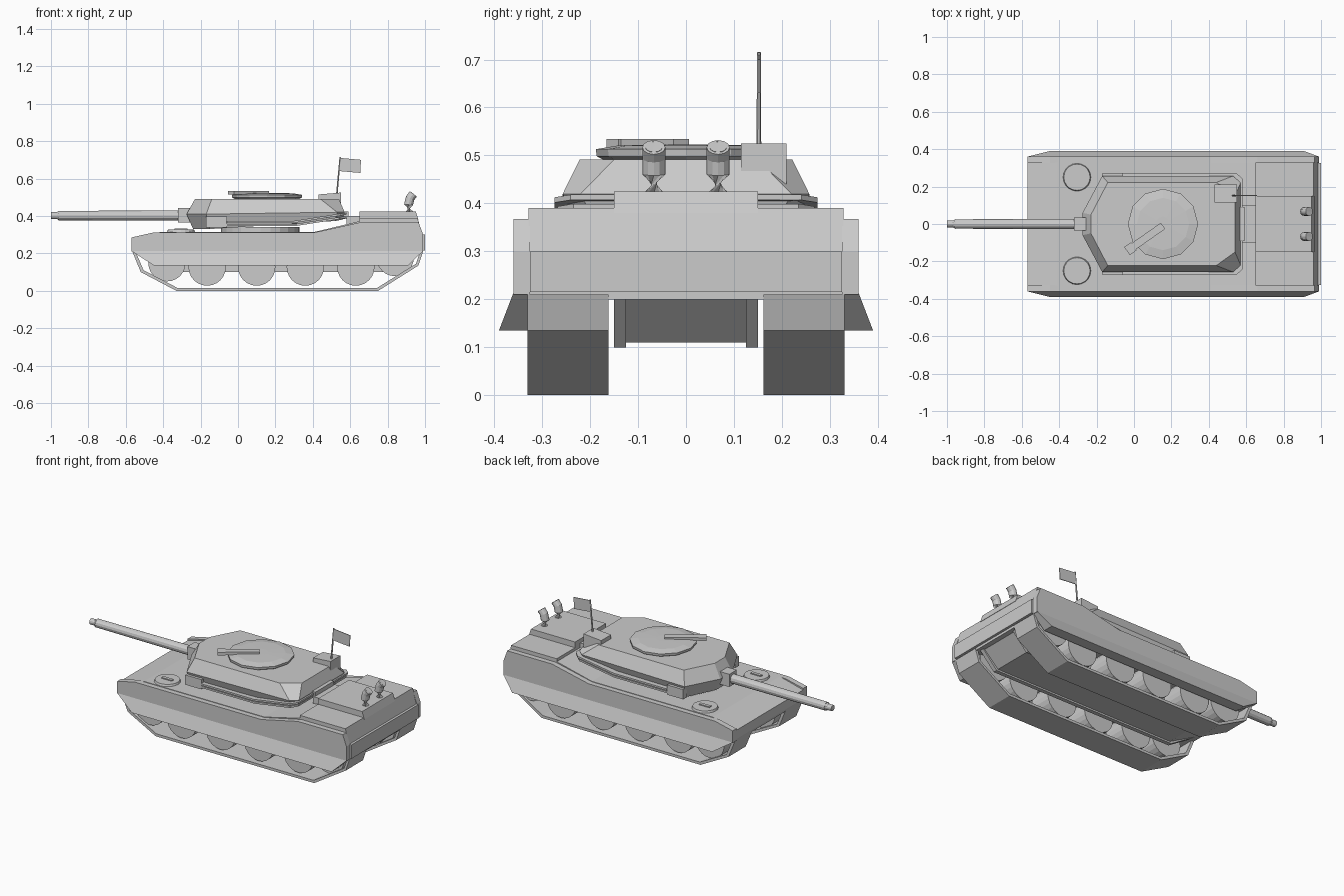
import bpy, bmesh, math
from mathutils import Vector


def make(name, verts, faces):
    bm = bmesh.new()
    vs = [bm.verts.new(v) for v in verts]
    for f in faces:
        bm.faces.new([vs[i] for i in f])
    bmesh.ops.recalc_face_normals(bm, faces=bm.faces)
    me = bpy.data.meshes.new(name)
    bm.to_mesh(me)
    bm.free()
    ob = bpy.data.objects.new(name, me)
    bpy.context.collection.objects.link(ob)
    return ob


def loft(name, rings):
    n = len(rings[0])
    faces = [list(range(n)), [(len(rings) - 1) * n + i for i in range(n)]]
    for r in range(len(rings) - 1):
        for i in range(n):
            j = (i + 1) % n
            faces.append([r * n + i, r * n + j, (r + 1) * n + j, (r + 1) * n + i])
    return make(name, [p for ring in rings for p in ring], faces)


def prism(name, prof, y0, y1):
    # xz profile extruded along y
    return loft(name, [[(x, y, z) for x, z in prof] for y in (y0, y1)])


def box(name, x0, x1, y0, y1, z0, z1):
    return prism(name, [(x0, z0), (x1, z0), (x1, z1), (x0, z1)], y0, y1)


def tube(name, path, n=16):
    # path entries: (centre, radius); rings follow the overall direction
    cs = [Vector(c) for c, r in path]
    rings = []
    for k, (c, r) in enumerate(path):
        d = cs[min(k + 1, len(cs) - 1)] - cs[max(k - 1, 0)]
        q = d.to_track_quat('Z', 'Y')
        rings.append([cs[k] + q @ Vector((r * math.cos(2 * math.pi * i / n),
                                          r * math.sin(2 * math.pi * i / n), 0)) for i in range(n)])
    return loft(name, rings)


# Upper hull
prism("upper_hull", [(-0.56, 0.2), (-0.57, 0.22), (-0.57, 0.275), (-0.41, 0.315), (0.41, 0.315),
                     (0.65, 0.372), (0.65, 0.39), (0.96, 0.39), (0.985, 0.30), (0.985, 0.2)], -0.328, 0.328)
# Lower hull between the tracks
prism("lower_hull", [(-0.54, 0.205), (-0.36, 0.11), (0.86, 0.11), (0.96, 0.205)], -0.14, 0.14)
# Raised engine deck and rear plate
prism("engine_deck", [(0.65, 0.38), (0.65, 0.425), (0.95, 0.425), (0.965, 0.38)], -0.15, 0.15)
box("deck_step", 0.58, 0.65, -0.1, 0.1, 0.35, 0.40)
box("rear_plate", 0.98, 1.0, -0.325, 0.325, 0.215, 0.30)

# Track path, outer edge then inner edge
track = [(-0.565, 0.21), (-0.52, 0.10), (-0.33, 0.0), (0.75, 0.0), (0.965, 0.135), (0.99, 0.21)]
inner = [(-0.548, 0.21), (-0.505, 0.11), (-0.325, 0.016), (0.745, 0.016), (0.952, 0.145), (0.974, 0.21)]
wheels = [(-0.38, 0.15), (-0.165, 0.127), (0.10, 0.127), (0.36, 0.127), (0.63, 0.127), (0.84, 0.178)]
nT = len(track)

for s, side in ((-1, "near"), (1, "far")):
    # Skirts with flared lower edge
    prism(side + "_skirt", [(-0.57, 0.21), (-0.57, 0.285), (-0.45, 0.312), (0.41, 0.312), (0.66, 0.367),
                            (0.965, 0.367), (0.99, 0.30), (0.99, 0.21)], s * 0.325, s * 0.36)
    rings = []
    for x0, x1, yo, z in ((-0.57, 0.99, 0.36, 0.213), (-0.45, 0.91, 0.39, 0.135)):
        rings.append([(x0, s * 0.325, z), (x1, s * 0.325, z), (x1, s * yo, z), (x0, s * yo, z)])
    loft(side + "_skirt_flare", rings)
    # Track band
    nv = []
    for y in (s * 0.162, s * 0.33):
        nv += [(x, y, z) for x, z in track] + [(x, y, z) for x, z in inner]
    f = []
    for i in range(nT - 1):
        for o in (0, 2 * nT):
            f.append([o + i, o + i + 1, o + nT + i + 1, o + nT + i])
        for o in (0, nT):
            f.append([o + i, o + i + 1, 2 * nT + o + i + 1, 2 * nT + o + i])
    for e in (0, nT - 1):
        f.append([e, nT + e, 3 * nT + e, 2 * nT + e])
    make(side + "_track", nv, f)
    # Road wheels
    for k, (x, z) in enumerate(wheels):
        tube(f"{side}_wheel_{k}", [((x, s * 0.18, z), 0.1), ((x, s * 0.315, z), 0.1)], 24)
    # Side plates of the lower hull at the rear
    prism(side + "_hull_rail", [(-0.54, 0.205), (-0.37, 0.1), (0.87, 0.1), (0.97, 0.205)], s * 0.125, s * 0.15)
    # Crew hatch with handle
    tube(side + "_hatch", [((-0.305, s * 0.25, 0.31), 0.076), ((-0.305, s * 0.25, 0.327), 0.07)], 20)
    box(side + "_hatch_handle", -0.34, -0.27, s * 0.25 - 0.01, s * 0.25 + 0.01, 0.325, 0.333)
    # Turret cheek box
    box(side + "_cheek_box", -0.17, -0.06, s * 0.235, s * 0.27, 0.337, 0.397)
    # Exhaust pipes, bent rearward, hollow at the tip
    y = s * 0.067
    tube(side + "_exhaust", [((0.915, y, 0.42), 0.024), ((0.912, y, 0.46), 0.024), ((0.92, y, 0.495), 0.024),
                             ((0.937, y, 0.517), 0.024), ((0.938, y, 0.518), 0.018), ((0.93, y, 0.508), 0.017)], 12)


def plan(x0, xs, xr, xe, yf, ys, yr, z):
    pts = [(x0, -yf), (xs, -ys), (xr, -ys), (xe, -yr), (xe, yr), (xr, ys), (xs, ys), (x0, yf)]
    return [(x, y, z(x)) for x, y in pts]


def rise(z0, z1):
    # height that climbs toward the tail over the engine slope
    return lambda x: z0 + (z1 - z0) * max(0, min(1, (x - 0.3) / 0.28))


# Turret body
tube("turret_ring", [((0.12, 0, 0.30), 0.21), ((0.12, 0, 0.34), 0.21)], 24)
loft("turret", [plan(-0.24, -0.15, 0.52, 0.56, 0.05, 0.235, 0.2, rise(0.33, 0.385)),
                plan(-0.275, -0.17, 0.53, 0.57, 0.06, 0.257, 0.22, lambda x: 0.41 + 0.01 * (x > 0.4)),
                plan(-0.23, -0.14, 0.44, 0.54, 0.05, 0.222, 0.15, lambda x: 0.491)])
# Rails wrapping the turret sides and tail
for k, (z, g) in enumerate(((0.345, 0.0), (0.363, 0.006))):
    rings = [plan(-0.1, -0.06, 0.54 + g, 0.575 + g, 0.1, 0.268 + g, 0.235 + g, rise(z + d, z + d + 0.044))
             for d in (0, 0.011)]
    # extra station where the slope starts keeps the sides straight
    rings = [r[:2] + [(0.3, r[1][1], r[1][2])] + r[2:6] + [(0.3, r[6][1], r[1][2])] + r[6:] for r in rings]
    loft(f"turret_rail_{k}", rings)
box("tail_box", 0.545, 0.59, -0.09, 0.09, 0.385, 0.425)
# Stowage box, antenna and flag
prism("roof_box", [(0.43, 0.48), (0.55, 0.44), (0.55, 0.525), (0.43, 0.515)], 0.115, 0.21)
tube("antenna", [((0.528, 0.152, 0.51), 0.005), ((0.546, 0.152, 0.715), 0.004)], 6)
prism("flag", [(0.542, 0.64), (0.655, 0.63), (0.657, 0.7), (0.548, 0.71)], 0.15, 0.154)

# Cupola and its small gun
tube("cupola", [((0.155, 0, 0.485), 0.16), ((0.155, 0, 0.498), 0.186), ((0.155, 0, 0.513), 0.188),
                ((0.155, 0, 0.521), 0.14), ((0.155, 0, 0.523), 0.04)], 12)
for nm, a, b, w in (("cupola_gun", 0.0, 0.19, 0.02), ("cupola_gun_tip", 0.19, 0.235, 0.026)):
    g = box(nm, a, b, -w, w, 0.515, 0.534)
    g.location = (0.155, -0.01, 0)
    g.rotation_euler = (0, 0, math.radians(215))

# Main gun
box("mantlet", -0.32, -0.22, -0.036, 0.036, 0.364, 0.442)
tube("gun_barrel", [((-0.2, 0, 0.402), 0.028), ((-0.96, 0, 0.402), 0.025)], 12)
tube("gun_neck", [((-0.955, 0, 0.402), 0.026), ((-0.975, 0, 0.402), 0.014)], 12)
tube("gun_muzzle", [((-0.965, 0, 0.402), 0.018), ((-1.0, 0, 0.402), 0.018)], 12)
